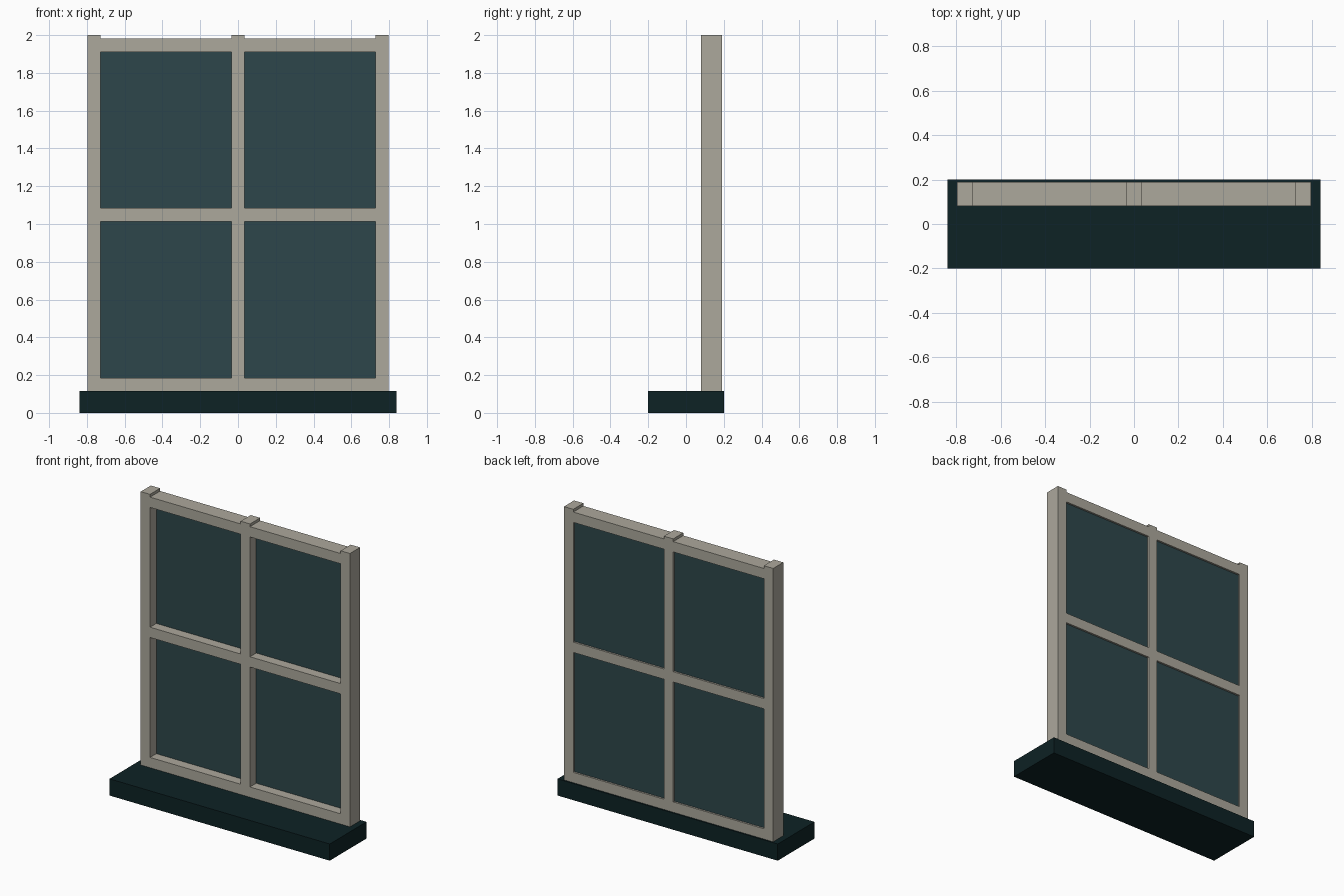
import bpy

if "Cube" in bpy.data.objects:
    bpy.data.objects.remove(bpy.data.objects["Cube"])


def material(name, rgb):
    m = bpy.data.materials.new(name)
    m.diffuse_color = (*rgb, 1.0)
    m.use_nodes = True
    m.node_tree.nodes["Principled BSDF"].inputs["Base Color"].default_value = m.diffuse_color
    return m


FRAME = material("pale stone paint", (0.413, 0.392, 0.332))
SILL = material("dark green sill", (0.004, 0.016, 0.018))
GLASS = material("teal glass", (0.027, 0.061, 0.069))


def box(name, x, y, z, mat):
    """Box from (min, max) ranges on each axis."""
    mid = [(a + b) / 2 for a, b in (x, y, z)]
    size = [b - a for a, b in (x, y, z)]
    bpy.ops.mesh.primitive_cube_add(size=1, location=mid)
    ob = bpy.context.object
    ob.name = name
    ob.scale = size
    bpy.ops.object.transform_apply(location=False, rotation=False, scale=True)
    ob.data.materials.append(mat)
    return ob


SILL_TOP = 0.115
DEPTH = (0.08, 0.19)      # front and back of the frame
HALF, POST = 0.798, 0.071  # half frame width, post width

# Window sill
box("window_sill", (-0.84, 0.84), (-0.2, 0.2), (0, SILL_TOP), SILL)

# Three upright posts
for name, cx in (("left_post", -HALF + POST / 2), ("centre_post", 0),
                 ("right_post", HALF - POST / 2)):
    box(name, (cx - POST / 2, cx + POST / 2), DEPTH, (SILL_TOP, 2.0), FRAME)

# Rails between the posts, slightly lower than the post tops
inner, outer = POST / 2, HALF - POST
for level, z in (("bottom", SILL_TOP), ("middle", 1.013), ("top", 1.91)):
    for side, x in (("left", (-outer, -inner)), ("right", (inner, outer))):
        box(f"{level}_rail_{side}", x, DEPTH, (z, z + 0.071), FRAME)

# Four glass panes set towards the back of the frame
for level, z in (("lower", (0.186, 1.013)), ("upper", (1.084, 1.91))):
    for side, x in (("left", (-outer, -inner)), ("right", (inner, outer))):
        box(f"{level}_{side}_pane", x, (0.148, 0.177), z, GLASS)
